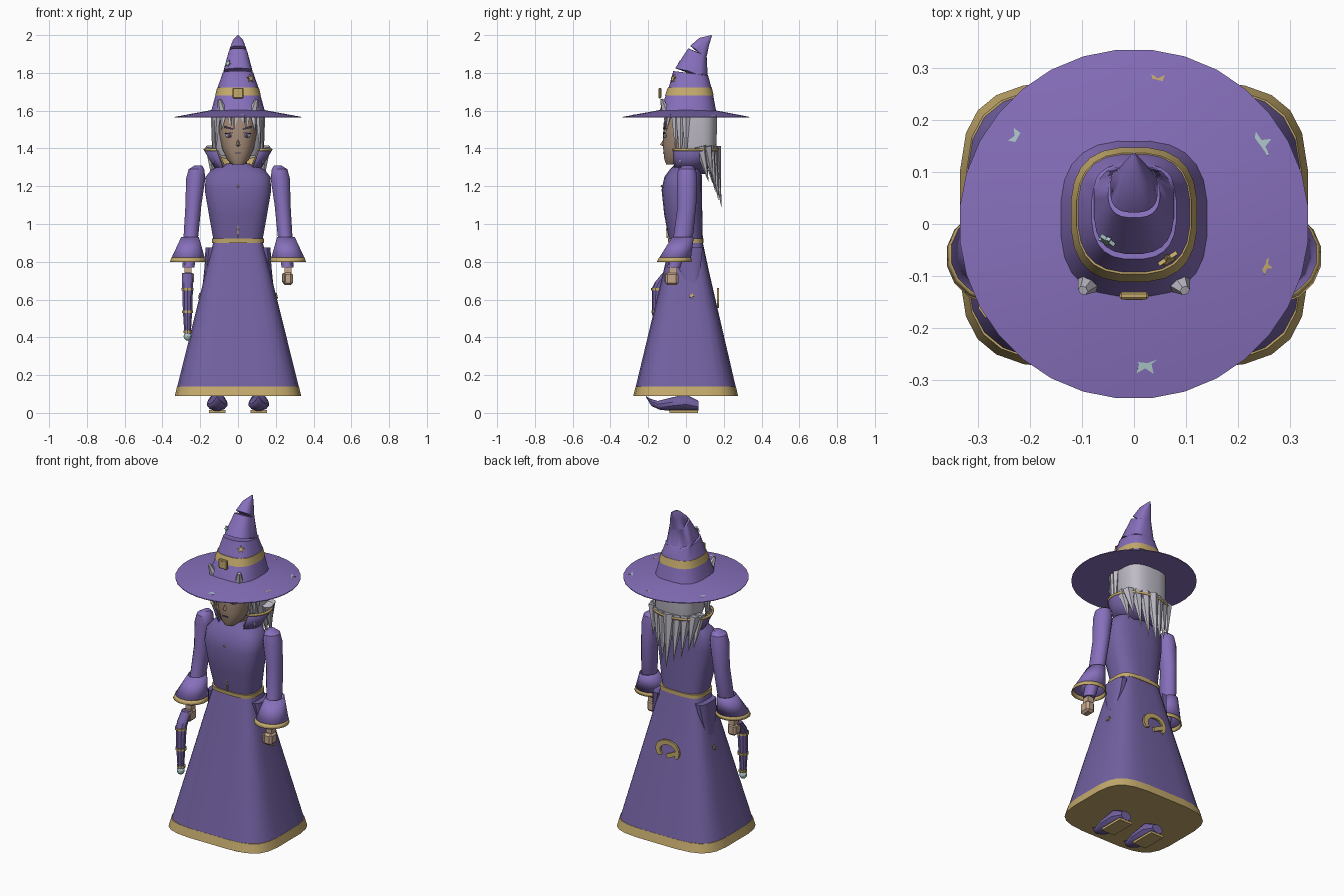
import bpy, bmesh, random
from math import sin, cos, pi, radians, copysign
from mathutils import Vector, Matrix

if "Cube" in bpy.data.objects:
    bpy.data.objects.remove(bpy.data.objects["Cube"])

random.seed(4)

def material(name, rgb):
    m = bpy.data.materials.new(name)
    m.diffuse_color = (*rgb, 1)
    m.use_nodes = True
    m.node_tree.nodes["Principled BSDF"].inputs["Base Color"].default_value = m.diffuse_color
    return m

PURPLE = material("purple_cloth", (0.24, 0.16, 0.5))
ROBE = material("dark_purple_cloth", (0.17, 0.12, 0.36))
GOLD = material("gold_trim", (0.55, 0.4, 0.15))
SKIN = material("skin", (0.55, 0.38, 0.27))
FACE = material("face_skin", (0.36, 0.25, 0.18))
HAIR = material("grey_hair", (0.52, 0.5, 0.57))
TEAL = material("pale_teal", (0.42, 0.58, 0.58))
DARK = material("dark_detail", (0.07, 0.05, 0.11))

def finish(name, bm, mat, smooth=True, thick=0):
    bmesh.ops.recalc_face_normals(bm, faces=bm.faces)
    me = bpy.data.meshes.new(name)
    bm.to_mesh(me)
    bm.free()
    ob = bpy.data.objects.new(name, me)
    bpy.context.collection.objects.link(ob)
    me.materials.append(mat)
    if thick:
        mod = ob.modifiers.new("thickness", 'SOLIDIFY')
        mod.thickness = thick
    if smooth:
        bpy.ops.object.select_all(action='DESELECT')
        ob.select_set(True)
        bpy.context.view_layer.objects.active = ob
        bpy.ops.object.shade_smooth_by_angle(angle=radians(35))
    return ob

def level(z, hx, yf, yb, cx=0):
    """Flat section: half width, front y, back y."""
    return (cx, hx, yf, z, yb, z)

def loft(name, secs, mat, n=24, power=2, caps=True, smooth=True, thick=0):
    """Skin superellipse rings, each spanning from a front (y, z) to a back (y, z)."""
    bm = bmesh.new()
    rings = []
    for cx, hx, yf, zf, yb, zb in secs:
        ring = []
        for i in range(n):
            a = 2 * pi * (i + 0.5) / n
            u = copysign(abs(cos(a)) ** (2 / power), cos(a))
            v = (copysign(abs(sin(a)) ** (2 / power), sin(a)) + 1) / 2
            ring.append(bm.verts.new((cx + hx * u, yf + (yb - yf) * v, zf + (zb - zf) * v)))
        rings.append(ring)
    for r, s in zip(rings, rings[1:]):
        for i in range(n):
            j = (i + 1) % n
            bm.faces.new((r[i], r[j], s[j], s[i]))
    if caps:
        bm.faces.new(rings[0])
        bm.faces.new(rings[-1])
    return finish(name, bm, mat, smooth, thick)

def spike(name, p0, p1, r, mat, sides=4, flat=0.6, tip=0.0):
    p0, p1 = Vector(p0), Vector(p1)
    d = p1 - p0
    bm = bmesh.new()
    bmesh.ops.create_cone(bm, cap_ends=True, segments=sides, radius1=r, radius2=tip, depth=d.length)
    rot = d.to_track_quat('Z', 'Y').to_matrix().to_4x4()
    bm.transform(Matrix.Translation((p0 + p1) / 2) @ rot @ Matrix.Diagonal((1, flat, 1, 1)))
    return finish(name, bm, mat, False)

def box(name, c, size, mat, tilt=0, bevel=0):
    bm = bmesh.new()
    bmesh.ops.create_cube(bm, size=1, matrix=Matrix.Diagonal((*size, 1)))
    if bevel:
        bmesh.ops.bevel(bm, geom=bm.edges[:], offset=bevel, segments=1, affect='EDGES')
    bm.transform(Matrix.Translation(c) @ Matrix.Rotation(tilt, 4, 'Y'))
    return finish(name, bm, mat, False)

def ball(name, c, size, mat):
    bm = bmesh.new()
    bmesh.ops.create_uvsphere(bm, u_segments=10, v_segments=6, radius=1)
    bm.transform(Matrix.Translation(c) @ Matrix.Diagonal((*size, 1)))
    return finish(name, bm, mat)

def plate(name, pts, loc, normal, depth, mat):
    """Flat outline extruded along a normal."""
    bm = bmesh.new()
    f = bm.faces.new([bm.verts.new((x, y, -depth / 2)) for x, y in pts])
    ext = bmesh.ops.extrude_face_region(bm, geom=[f])["geom"]
    bmesh.ops.translate(bm, vec=(0, 0, depth), verts=[v for v in ext if isinstance(v, bmesh.types.BMVert)])
    bm.transform(Matrix.Translation(loc) @ Vector(normal).to_track_quat('Z', 'Y').to_matrix().to_4x4())
    return finish(name, bm, mat, False)

def star(name, loc, r, normal, mat, turn=0):
    pts = [((r, r * .45)[i % 2] * Vector((cos(turn + i * pi / 5), sin(turn + i * pi / 5)))) for i in range(10)]
    return plate(name, pts, loc, normal, 0.008, mat)

def collar_arc(name, low, high, mat, thick):
    """Open band round the back of the neck; ends are (radius x, y centre, radius y, z)."""
    bm = bmesh.new()
    rows = [[bm.verts.new((rx * sin(a), cy + ry * cos(a), z))
             for a in (radians(-140 + 14 * i) for i in range(21))] for rx, cy, ry, z in (low, high)]
    for i in range(20):
        bm.faces.new((rows[0][i], rows[0][i + 1], rows[1][i + 1], rows[1][i]))
    return finish(name, bm, mat, True, thick)

# Robe
loft("hem", [level(.09, .336, -.28, .277), level(.14, .324, -.268, .265)], GOLD, power=4.2)
loft("skirt", [level(.14, .323, -.267, .264), level(.5, .233, -.18, .18),
               level(.75, .171, -.12, .122), level(.9, .132, -.085, .09)], ROBE, power=4)
loft("belt", [level(.9, .138, -.094, .094), level(.922, .138, -.096, .094)], GOLD, power=3.5)
loft("bodice", [level(.9, .128, -.088, .09), level(1.05, .155, -.116, .087), level(1.18, .177, -.13, .085),
                level(1.25, .172, -.115, .085), level(1.29, .14, -.085, .08), level(1.32, .06, -.055, .055)],
     ROBE, power=2.8)
for z, y in ((1.2, -.129), (.97, -.102)):
    ball("button", (0, y, z), (.006, .005, .006), GOLD)
box("front_seam", (0, -.1, .965), (.003, .008, .08), GOLD)

# Collar
collar_arc("collar", (.1, .01, .085, 1.27), (.172, .035, .13, 1.39), ROBE, .008)
collar_arc("collar_lining", (.09, .01, .075, 1.28), (.16, .035, .118, 1.388), GOLD, .004)
collar_arc("collar_trim", (.171, .035, .129, 1.388), (.174, .035, .131, 1.4), GOLD, .01)

# Arms, pockets and shoes on both sides
for s in (-1, 1):
    loft("sleeve", [level(1.31, .02, -.015, .03, s * .21), level(1.29, .042, -.043, .053, s * .22),
                    level(1.24, .052, -.05, .06, s * .224), level(1.1, .043, -.045, .055, s * .236),
                    level(.95, .04, -.065, .04, s * .248), level(.77, .032, -.1, -.03, s * .262)], PURPLE, 16)
    loft("cuff", [level(.93, .048, -.075, .042, s * .254), level(.82, .09, -.144, .028, s * .264)],
         PURPLE, 16, caps=False, thick=.004)
    loft("cuff_trim", [level(.822, .091, -.145, .029, s * .264), level(.8, .098, -.156, .031, s * .264)],
         GOLD, 16, caps=False, thick=.005)
    box("wrist", (s * .264, -.068, .765), (.036, .042, .06), SKIN)
    box("fist", (s * .264, -.075, .71), (.054, .068, .068), SKIN, bevel=.012)
    box("thumb", (s * .242, -.1, .715), (.018, .03, .05), SKIN, bevel=.005)
    loft("pocket", [level(.69, .012, -.01, .06, s * .174), level(.78, .022, -.045, .08, s * .155),
                    level(.875, .035, -.06, .09, s * .138)], ROBE, 12, 3)
    shoe = [(.035, .065, .065, .065, .012), (.05, .0, .1, .0, .012), (.055, -.08, .082, -.09, .01),
            (.04, -.15, .064, -.14, .016), (.02, -.19, .076, -.183, .036), (.003, -.212, .09, -.21, .08)]
    loft("shoe", [(s * .11, *q) for q in shoe], ROBE, 12)
    box("shoe_sole", (s * .11, -.012, .007), (.085, .15, .014), GOLD)

# Wand held in one hand
wand = [(.74, .03, -.095), (.69, .031, -.135), (.66, .03, -.15), (.54, .026, -.154), (.42, .018, -.155)]
loft("wand", [level(z, r, y - r, y + r, -.267) for z, r, y in wand], ROBE, 10, smooth=False)
for z, r in ((.655, .034), (.535, .031), (.43, .024)):
    loft("wand_ring", [level(z + d, r, -.152 - r, -.152 + r, -.267) for d in (-.006, .006)], GOLD, 10, smooth=False)
ball("wand_gem", (-.267, -.155, .406), (.022, .022, .024), TEAL)

# Head and face
loft("neck", [level(1.26, .05, -.05, .05), level(1.38, .05, -.05, .05)], FACE, 12)
loft("head", [level(1.315, .03, -.105, -.03), level(1.34, .058, -.115, .02), level(1.4, .085, -.122, .08),
              level(1.47, .098, -.122, .1), level(1.54, .1, -.114, .1), level(1.59, .09, -.1, .1)], FACE, 20, 2.3)
spike("nose", (0, -.108, 1.455), (0, -.128, 1.415), .007, FACE, flat=1, tip=.01)
box("mouth", (0, -.12, 1.375), (.034, .006, .006), DARK)
for s in (-1, 1):
    ball("eye_white", (s * .047, -.11, 1.468), (.02, .01, .012), HAIR)
    ball("pupil", (s * .047, -.118, 1.468), (.01, .005, .01), DARK)
    box("eyelid", (s * .048, -.115, 1.481), (.042, .012, .005), DARK, s * .12)
    box("eyebrow", (s * .048, -.114, 1.508), (.048, .012, .009), DARK, s * -.25)

# Hair: cap, long back locks over the collar, side locks and fringe
loft("hair_cap", [level(1.36, .115, -.02, .15), level(1.42, .128, -.045, .163),
                  level(1.58, .13, -.058, .165)], HAIR, 20, 3)
for i in range(7):
    x = -.13 + .26 * i / 6
    y = .165 - abs(x) * .35
    drop = 1.08 + abs(x) * .9 + random.uniform(0, .05)
    spike("back_lock", (x, y - .012, 1.41), (x * .9, y + .022, drop), .036, HAIR, 6, .9)
for s in (-1, 1):
    spike("collar_lock", (s * .14, .075, 1.41), (s * .135, .12, 1.22), .035, HAIR, 6, .9)
    for x, y, x2, z2 in ((.108, -.055, .118, 1.37), (.12, -.03, .13, 1.29), (.125, .0, .135, 1.33)):
        spike("side_lock", (s * x, y, 1.58), (s * x2, y, z2), .024, HAIR, 5, .8)
for x, dx, z in ((-.078, -.01, 1.49), (-.045, .008, 1.515), (-.012, -.008, 1.5), (.022, .012, 1.525),
                 (.05, -.006, 1.505), (.082, .01, 1.48)):
    spike("fringe", (x, -.102 + abs(x) * .2, 1.59), (x + dx, -.124 + abs(x) * .2, z), .022, HAIR, 4, .6)

# Hat with folded, backward-bent tip
loft("hat_brim", [level(1.572, .12, -.12, .12), level(1.563, .337, -.337, .337),
                  level(1.567, .337, -.337, .337), level(1.605, .13, -.13, .14)], PURPLE, 32)
crown = [level(1.58, .147, -.147, .166), level(1.605, .141, -.139, .159), level(1.67, .123, -.112, .147),
         level(1.73, .106, -.09, .133), (0, .082, -.068, 1.81, .118, 1.785), (0, .077, .01, 1.8, .116, 1.787),
         (0, .077, -.058, 1.825, .115, 1.79), (0, .05, .012, 1.93, .11, 1.885), (0, .044, .06, 1.91, .11, 1.888),
         (0, .046, .022, 1.943, .111, 1.892), (0, .028, .07, 1.985, .122, 1.945), (0, .003, .133, 2.0, .137, 1.996)]
loft("hat_crown", crown, PURPLE, 24, 2.7)
loft("hat_band", [level(1.68, .122, -.112, .148), level(1.722, .111, -.097, .137)], GOLD, 24, 2.7)
box("buckle", (0, -.138, 1.693), (.056, .014, .056), GOLD, bevel=.004)
box("buckle_centre", (0, -.145, 1.693), (.034, .002, .034), GOLD)
for s in (-1, 1):
    spike("hat_crystal", (s * .083, -.108, 1.6), (s * .098, -.128, 1.66), .026, HAIR, 6, .9, .01)

# Stars and crescent
for x, y, r, m in ((-.22, .165, .023, TEAL), (.24, .15, .028, TEAL), (.022, -.265, .028, TEAL),
                   (.045, .27, .022, GOLD), (.25, -.08, .018, GOLD)):
    z = 1.567 + (.335 - (x * x + y * y) ** .5) * .185
    star("brim_star", (x, y, z - .004), r, (x * .4, y * .4, 1), m, x * 9)
star("crown_star_gold", (.066, -.068, 1.77), .022, (.6, -.9, .35), GOLD, .3)
star("crown_star_teal", (-.053, -.032, 1.85), .018, (-.5, -.9, .4), TEAL)
for s in (-1, 1):
    star("skirt_star", (s * .205, .03, .62), .016, (s, 0, .25), GOLD)
angles = [radians(-40 + 20 * i) for i in range(14)]
moon = [(.078 * cos(a), .062 * sin(a)) for a in angles]
moon += [(.052 * cos(a) + .004, .04 * sin(a) - .004) for a in reversed(angles)]
plate("crescent", moon, (0, .17, .6), (0, 1, 0), .012, GOLD)
box("crescent_point", (-.03, .17, .583), (.08, .012, .024), GOLD, .45)
